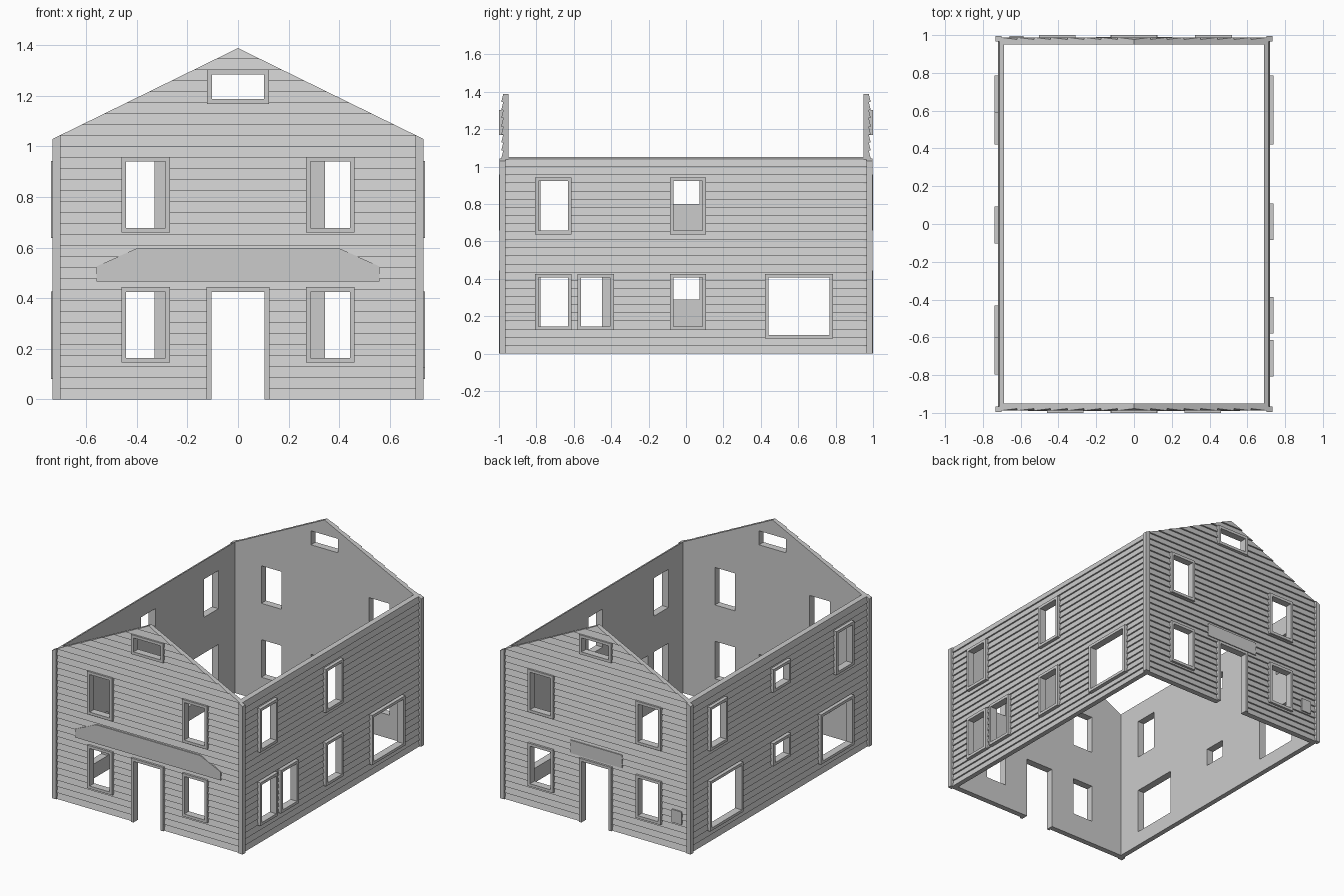
import bpy, bmesh, math
from mathutils import Matrix, Vector

cube = bpy.data.objects.get("Cube")
if cube:
    bpy.data.objects.remove(cube)

PEAK, SLOPE, PITCH = 1.388, 0.49, 0.0434
grey = bpy.data.materials.new("plain_grey")
grey.use_nodes = True
grey.diffuse_color = (0.6, 0.6, 0.6, 1)
grey.node_tree.nodes["Principled BSDF"].inputs["Base Color"].default_value = (0.6, 0.6, 0.6, 1)


def finish(name, bm, turn=0, clip=False):
    """Turn the part to its side of the house and trim it under the roof slopes."""
    bmesh.ops.transform(bm, matrix=Matrix.Rotation(turn, 4, "Z"), verts=bm.verts)
    if clip:
        for side in (-1, 1):
            cut = bmesh.ops.bisect_plane(
                bm, geom=bm.verts[:] + bm.edges[:] + bm.faces[:],
                plane_co=(0, 0, PEAK), plane_no=Vector((side * SLOPE, 0, 1)).normalized(),
                clear_outer=True)
            edges = [e for e in cut["geom_cut"] if isinstance(e, bmesh.types.BMEdge) and e.is_boundary]
            if edges:
                bmesh.ops.holes_fill(bm, edges=edges, sides=0)
    bmesh.ops.recalc_face_normals(bm, faces=bm.faces)
    mesh = bpy.data.meshes.new(name)
    bm.to_mesh(mesh)
    bm.free()
    mesh.materials.append(grey)
    obj = bpy.data.objects.new(name, mesh)
    bpy.context.collection.objects.link(obj)
    return obj


def prism(bm, points, offset):
    """Close a planar outline and extrude it by an offset."""
    face = bm.faces.new([bm.verts.new(p) for p in points])
    moved = bmesh.ops.extrude_face_region(bm, geom=[face])["geom"]
    bmesh.ops.translate(bm, vec=offset, verts=[v for v in moved if isinstance(v, bmesh.types.BMVert)])
    # the source face survives as the back cap
    if not face.is_valid or all(len(e.link_faces) < 2 for e in face.edges):
        bm.faces.new([v for v in face.verts])


def plate(name, outline, d0, d1, turn):
    bm = bmesh.new()
    prism(bm, [(u, -d0, z) for u, z in outline], (0, d0 - d1, 0))
    return finish(name, bm, turn)


def wall(name, turn, half, inner, base, lip, openings):
    """Wall with lapped boards outside, flat inside, and cut openings."""
    outline = [(inner, 0)]
    for k in range(math.ceil(PEAK / PITCH)):
        outline += [(lip, k * PITCH), (base, (k + 1) * PITCH)]
    outline.append((inner, outline[-1][1]))
    bm = bmesh.new()
    prism(bm, [(-half, -d, z) for d, z in outline], (2 * half, 0, 0))
    obj = finish(name, bm, turn, clip=True)

    bm = bmesh.new()
    for u0, u1, z0, z1 in openings:
        low = z0 if z0 > 0 else -0.1
        corners = [(u0, low), (u1, low), (u1, z1), (u0, z1)]
        prism(bm, [(u, 0.1 - inner, z) for u, z in corners], (0, -0.3, 0))
    cutter = finish(name + "_cutter", bm, turn)
    cutter.hide_render = True
    mod = obj.modifiers.new("openings", "BOOLEAN")
    mod.operation, mod.solver, mod.object = "DIFFERENCE", "EXACT", cutter
    bpy.context.view_layer.objects.active = obj
    bpy.ops.object.modifier_apply(modifier=mod.name)
    bpy.data.objects.remove(cutter)


def frame(name, opening, d0, d1, turn, width=0.019):
    """Raised trim round an opening; a door has no bottom rail."""
    u0, u1, z0, z1 = opening
    door = z0 <= 0
    rings = []
    for w, d in ((0, d0), (0, d1), (width, d1), (width, d0)):
        low = 0 if door else z0 - w
        rings.append([(u0 - w, -d, low), (u0 - w, -d, z1 + w), (u1 + w, -d, z1 + w), (u1 + w, -d, low)])
    bm = bmesh.new()
    rings = [[bm.verts.new(p) for p in ring] for ring in rings]
    for i in range(4):
        a, b = rings[i], rings[(i + 1) % 4]
        for j in range(3 if door else 4):
            n = (j + 1) % 4
            bm.faces.new((a[j], a[n], b[n], b[j]))
    if door:
        for j in (0, 3):
            bm.faces.new([ring[j] for ring in rings])
    finish(name, bm, turn)


# Openings: (low, high) along the wall in world axes, then bottom and top
door = (-0.105, 0.105, 0, 0.425)
attic = (-0.103, 0.103, 1.187, 1.284)
HIGH, LOW = (0.678, 0.939), (0.164, 0.425)
SIDE_HIGH, SIDE_LOW, BIG = (0.657, 0.922), (0.146, 0.408), (0.1, 0.408)
SMALL_HIGH, SMALL_LOW = (0.8, 0.922), (0.288, 0.408)

front = [door, attic]
back = [door, attic]
for rows in (HIGH, LOW):
    front += [(-0.442, -0.287) + rows, (0.287, 0.442) + rows]
    back += [(-0.485, -0.329) + rows, (0.343, 0.5) + rows]
left = [(-0.788, -0.632) + SIDE_HIGH, (-0.066, 0.089) + SIDE_HIGH,
        (-0.788, -0.632) + SIDE_LOW, (-0.561, -0.405) + SIDE_LOW,
        (-0.066, 0.089) + SIDE_LOW, (0.441, 0.766) + BIG]
right = [(-0.777, -0.62) + SIDE_HIGH, (-0.083, 0.073) + SMALL_HIGH, (0.61, 0.766) + SIDE_HIGH,
         (-0.777, -0.45) + BIG, (-0.083, 0.073) + SMALL_LOW, (0.441, 0.766) + BIG]

GABLE = (0.712, 0.95, 0.977, 0.988)
SIDE = (0.968, 0.687, 0.711, 0.721)
sides = [("front", 0, GABLE, 1.0, front, 1), ("back", math.pi, GABLE, 1.0, back, -1),
         ("left", math.pi / 2, SIDE, 0.738, left, 1), ("right", -math.pi / 2, SIDE, 0.738, right, -1)]

# Walls and the trim round every opening
for label, turn, (half, inner, base, lip), outer, holes, sign in sides:
    if sign < 0:
        holes = [(-b, -a, z0, z1) for a, b, z0, z1 in holes]
    wall(label + "_wall", turn, half, inner, base, lip, holes)
    for i, hole in enumerate(holes):
        kind = "door" if hole[2] <= 0 else "window"
        frame(f"{label}_{kind}_trim_{i + 1}", hole, base - 0.005, outer, turn)

# Corner boards
for sx, xname in ((1, "left"), (-1, "right")):
    for sy, yname in ((-1, "front"), (1, "back")):
        bm = bmesh.new()
        x0, x1, y0, y1 = sx * 0.702, sx * 0.733, sy * 0.966, sy * 0.996
        prism(bm, [(x0, y0, 0), (x1, y0, 0), (x1, y1, 0), (x0, y1, 0)], (0, 0, 1.2))
        finish(f"{yname}_{xname}_corner_board", bm, clip=True)

# Flat mounting plates: porch roof in front, door canopy and service box behind
plate("porch_roof_plate", [(-0.56, 0.466), (0.56, 0.466), (0.56, 0.525), (0.4, 0.597),
                           (-0.4, 0.597), (-0.56, 0.525)], 0.98, 0.9895, 0)
plate("canopy_plate", [(-0.2, 0.455), (0.2, 0.455), (0.2, 0.545), (-0.2, 0.545)], 0.98, 0.9895, math.pi)
plate("service_box", [(0.585, 0.185), (0.66, 0.185), (0.66, 0.275), (0.585, 0.275)], 0.98, 0.994, math.pi)
